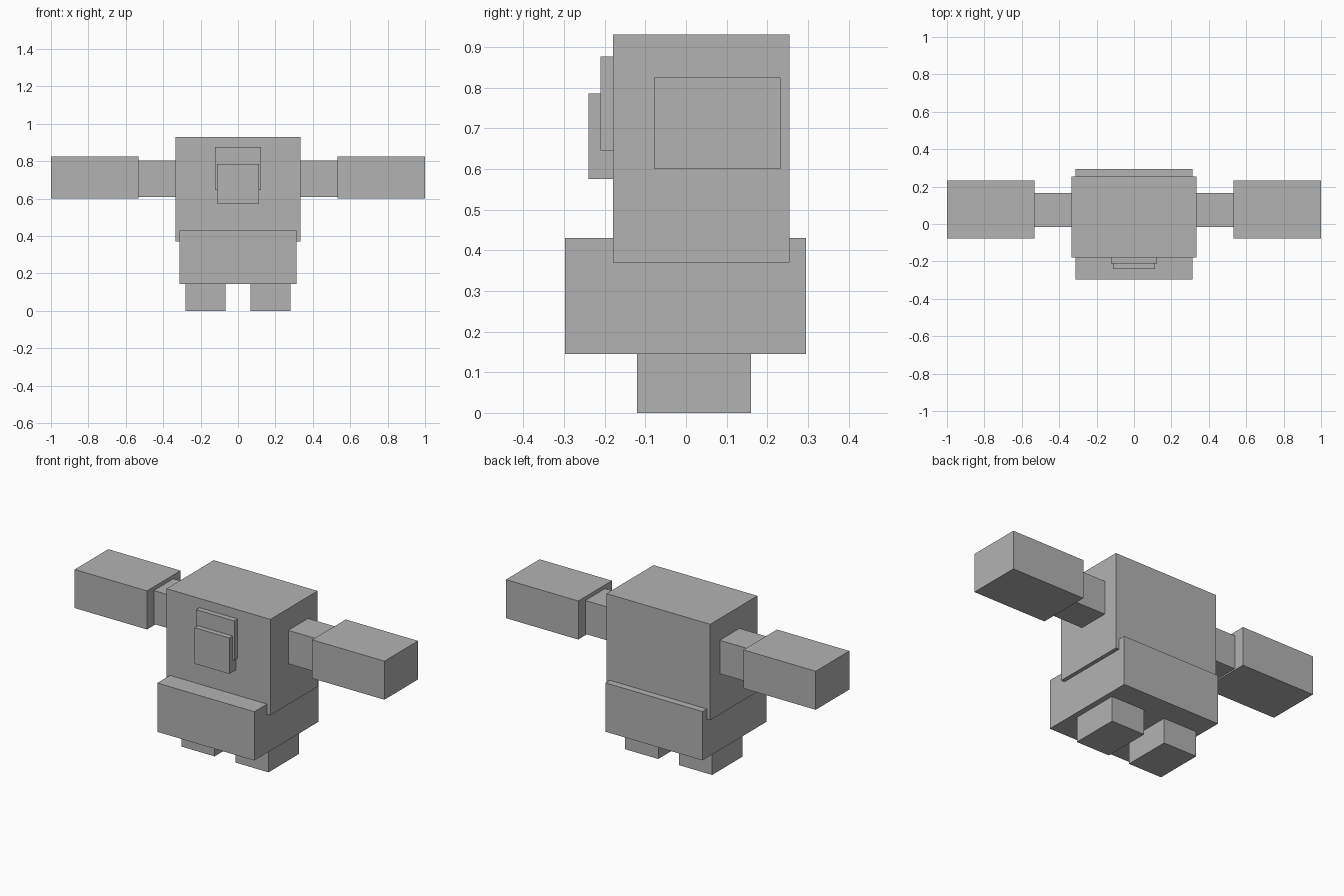
import bpy

default = bpy.data.objects.get("Cube")
if default:
    bpy.data.objects.remove(default, do_unlink=True)

# One plain material for the whole figure
GREY = (0.45, 0.45, 0.45, 1.0)
grey = bpy.data.materials.new("plain grey")
grey.use_nodes = True
grey.diffuse_color = GREY
for node in grey.node_tree.nodes:
    if node.type == "BSDF_PRINCIPLED":
        node.inputs["Base Color"].default_value = GREY


def box(name, x, y, z):
    """Flat-shaded box spanning the given (min, max) ranges."""
    spans = (x, y, z)
    bpy.ops.mesh.primitive_cube_add(size=1)
    obj = bpy.context.object
    obj.name = obj.data.name = name
    for v in obj.data.vertices:
        v.co = [lo + (c + 0.5) * (hi - lo) for c, (lo, hi) in zip(v.co, spans)]
    obj.data.materials.append(grey)
    return obj


def pair(name, x, y, z):
    """The same box on the left (+x) and right (-x)."""
    box("left_" + name, x, y, z)
    box("right_" + name, (-x[1], -x[0]), y, z)


# Body
box("torso", (-0.335, 0.335), (-0.18, 0.255), (0.37, 0.93))
box("hips", (-0.313, 0.313), (-0.297, 0.295), (0.145, 0.43))

# Face plates
box("upper_face_plate", (-0.123, 0.123), (-0.21, -0.18), (0.645, 0.876))
box("lower_face_plate", (-0.112, 0.112), (-0.24, -0.18), (0.575, 0.785))

# Limbs
pair("leg", (0.067, 0.281), (-0.12, 0.16), (0.0, 0.145))
pair("upper_arm", (0.335, 0.533), (-0.015, 0.167), (0.608, 0.803))
pair("forearm", (0.533, 1.0), (-0.078, 0.232), (0.60, 0.825))
